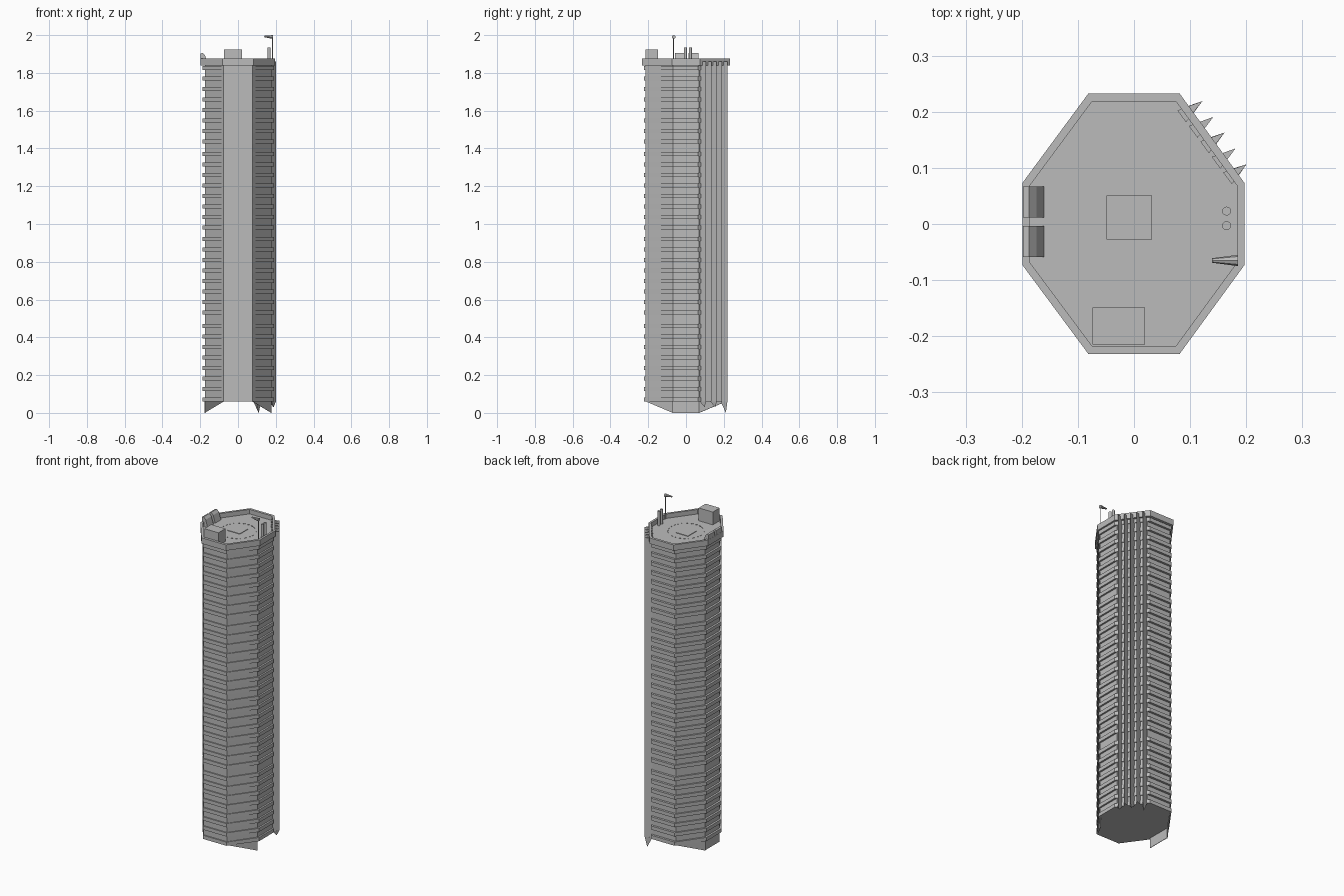
import bpy, bmesh, math
from mathutils import Vector

cube = bpy.data.objects.get("Cube")
if cube:
    bpy.data.objects.remove(cube, do_unlink=True)


def material(name, rgb):
    m = bpy.data.materials.new(name)
    m.use_nodes = True
    m.diffuse_color = (*rgb, 1)
    m.node_tree.nodes["Principled BSDF"].inputs["Base Color"].default_value = (*rgb, 1)
    return m


grey = material("concrete grey", (0.5, 0.5, 0.5))


def finish(name, bm):
    bmesh.ops.recalc_face_normals(bm, faces=bm.faces)
    me = bpy.data.meshes.new(name)
    bm.to_mesh(me)
    bm.free()
    me.materials.append(grey)
    ob = bpy.data.objects.new(name, me)
    bpy.context.scene.collection.objects.link(ob)
    return ob


def extrude(bm, points, vec):
    """Closed solid made by sweeping a flat outline along vec."""
    lo = [bm.verts.new(p) for p in points]
    hi = [bm.verts.new(Vector(p) + Vector(vec)) for p in points]
    bm.faces.new(lo)
    bm.faces.new(hi)
    for i in range(len(lo)):
        j = (i + 1) % len(lo)
        bm.faces.new((lo[i], lo[j], hi[j], hi[i]))


def prism(bm, outline, z0, z1):
    extrude(bm, [(x, y, z0) for x, y in outline], (0, 0, z1 - z0))


def box(bm, x0, x1, y0, y1, z0, z1):
    prism(bm, [(x0, y0), (x1, y0), (x1, y1), (x0, y1)], z0, z1)


def octagon(x0, x1, y0, y1, fx=0.078, fy=0.07):
    return [(-fx, y0), (fx, y0), (x1, -fy), (x1, fy),
            (fx, y1), (-fx, y1), (x0, fy), (x0, -fy)]


BASE, ROOF, RIM = 0.06, 1.845, 1.875

# Main shaft
wall = octagon(-0.175, 0.18, -0.215, 0.208)
bm = bmesh.new()
prism(bm, wall, BASE, ROOF)
finish("tower_shaft", bm)

# Floor bands in four groups of eight, set back on the ribbed corner
band = octagon(-0.187, 0.19, -0.222, 0.221)
band[3] = (0.19, 0.064)
band[4] = (0.074, 0.221)
bm = bmesh.new()
for start in (0.071, 0.532, 0.981, 1.437):
    for i in range(8):
        z = start + i * 0.0556
        prism(bm, band, z - 0.011, z + 0.011)
finish("floor_bands", bm)

# Parapet ring around the roof
outer = octagon(-0.199, 0.197, -0.232, 0.233, 0.081, 0.073)
inner = octagon(-0.186, 0.184, -0.217, 0.218, 0.075, 0.068)
bm = bmesh.new()
rings = [[bm.verts.new((x, y, z)) for x, y in o]
         for o, z in ((outer, 1.84), (outer, RIM), (inner, RIM), (inner, 1.84))]
for k in range(4):
    a, b = rings[k], rings[(k + 1) % 4]
    for i in range(8):
        j = (i + 1) % 8
        bm.faces.new((a[i], a[j], b[j], b[i]))
finish("parapet", bm)

bm = bmesh.new()
prism(bm, inner, 1.842, 1.848)
finish("roof_deck", bm)

# Vertical fins on the back left corner
a, b = Vector(wall[4]), Vector(wall[3])
along = (b - a).normalized()
out = Vector((-along.y, along.x))
count = 5
pitch = (b - a).length / count
bm = bmesh.new()
for i in range(count):
    s = a + along * pitch * (i + 0.12)
    e = s + along * pitch * 0.76
    tip = (s + e) / 2 + out * (0.042 - 0.001 * i)
    prism(bm, [s - out * 0.004, e - out * 0.004, tip], BASE, 1.86)
    # Pointed foot below alternate fins
    if i % 2 == 0:
        drop = BASE if i == 0 else 0.03
        feet = [bm.verts.new((p.x, p.y, BASE)) for p in (s, e, tip)]
        point = bm.verts.new((tip.x - 0.012, tip.y - 0.008, BASE - drop))
        bm.faces.new(feet)
        for k in range(3):
            bm.faces.new((feet[k], feet[(k + 1) % 3], point))
finish("corner_fins", bm)

# Skirt walls reaching the ground
bm = bmesh.new()
extrude(bm, [(-0.175, -0.07, 0), (-0.175, 0.07, 0),
             (-0.175, 0.07, BASE), (-0.175, -0.07, BASE)], (0.003, 0, 0))
for s in (1, -1):
    extrude(bm, [(0.178 * s, -0.07 * s, 0), (0.178 * s, -0.07 * s, BASE),
                 (0.078 * s, -0.212 * s, BASE)], (-0.002 * s, 0.002 * s, 0))
finish("ground_skirts", bm)

# Roof equipment box
bm = bmesh.new()
box(bm, -0.074, 0.02, -0.215, -0.149, ROOF, 1.925)
finish("roof_box", bm)

# Two hooded vents over the parapet
bm = bmesh.new()
hood = [(-0.198, ROOF), (-0.198, 1.903), (-0.187, 1.906),
        (-0.174, 1.892), (-0.159, ROOF)]
for y in (-0.059, 0.012):
    extrude(bm, [(x, y, z) for x, z in hood], (0, 0.055, 0))
finish("roof_vents", bm)

# Landing pad plate with a ring of short dashes
bm = bmesh.new()
box(bm, -0.049, 0.032, -0.028, 0.051, ROOF, 1.851)
finish("landing_pad", bm)
bm = bmesh.new()
for i in range(24):
    t = i * math.tau / 24
    c = Vector((math.cos(t), math.sin(t)))
    d = Vector((-c.y, c.x)) * 0.006
    p, q = c * 0.097, c * 0.1
    prism(bm, [p - d, q - d, q + d, p + d], ROOF, 1.85)
finish("landing_ring", bm)


def rod(name, start, end, r1, r2, sides):
    bm = bmesh.new()
    start, end = Vector(start), Vector(end)
    axis = end - start
    bmesh.ops.create_cone(bm, cap_ends=True, segments=sides, radius1=r1,
                          radius2=r2, depth=axis.length)
    rot = axis.to_track_quat('Z', 'Y').to_matrix()
    bmesh.ops.rotate(bm, verts=bm.verts, matrix=rot)
    bmesh.ops.translate(bm, verts=bm.verts, vec=(start + end) / 2)
    return finish(name, bm)


# Chimneys, mast and wind sock
for name, y in (("chimney_front", -0.003), ("chimney_back", 0.023)):
    rod(name, (0.165, y, ROOF), (0.165, y, 1.935), 0.008, 0.008, 12)
rod("mast", (0.183, -0.066, ROOF), (0.183, -0.066, 1.998), 0.002, 0.002, 6)
rod("wind_sock", (0.185, -0.065, 1.99), (0.139, -0.065, 1.993), 0.01, 0.004, 8)
